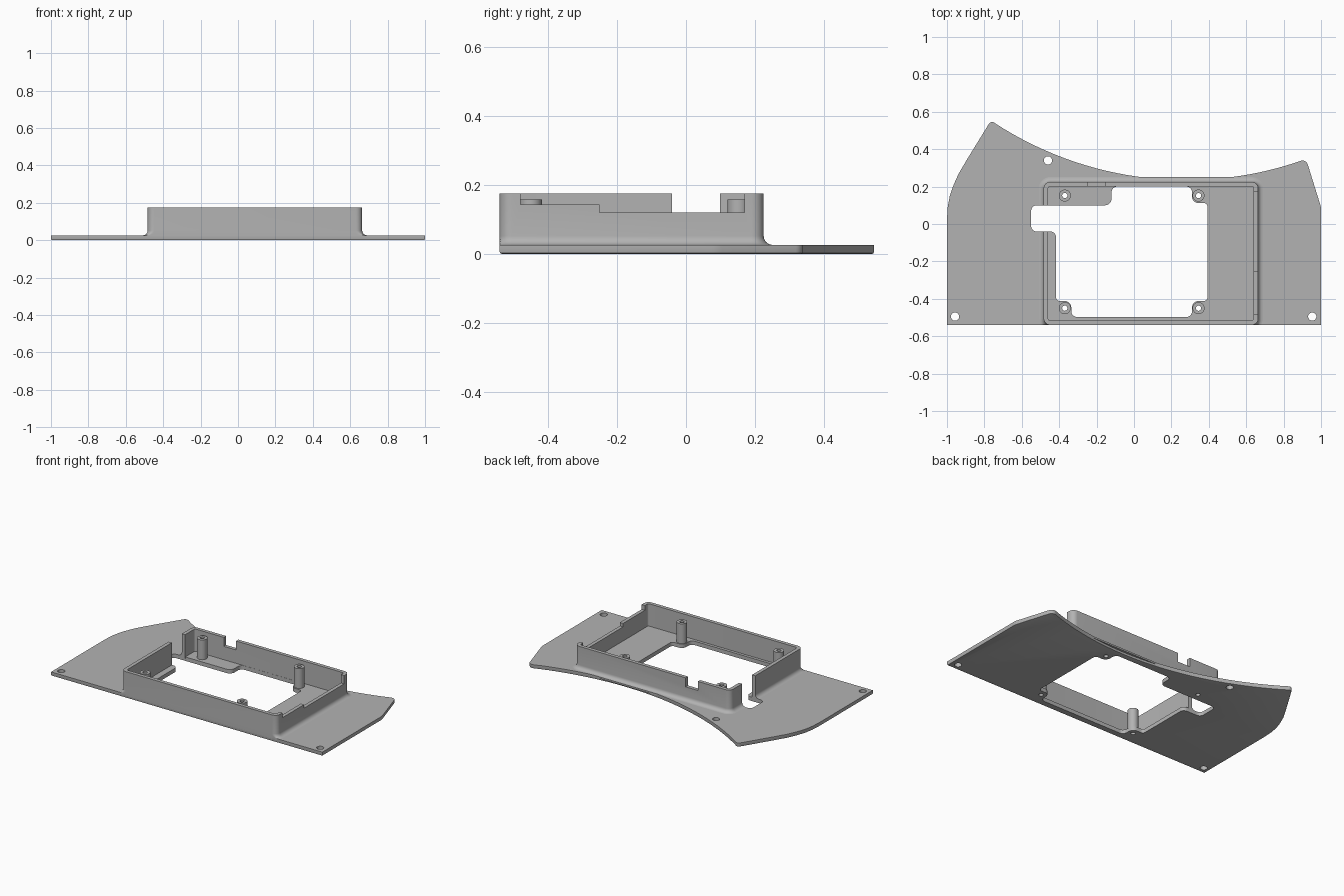
import bpy, bmesh, math
from mathutils import Vector

if "Cube" in bpy.data.objects:
    bpy.data.objects.remove(bpy.data.objects["Cube"])

grey = bpy.data.materials.new("plain_grey")
grey.diffuse_color = (0.45, 0.45, 0.45, 1)
grey.use_nodes = True
grey.node_tree.nodes["Principled BSDF"].inputs["Base Color"].default_value = grey.diffuse_color


def finish(name, bm):
    bmesh.ops.recalc_face_normals(bm, faces=bm.faces[:])
    me = bpy.data.meshes.new(name)
    bm.to_mesh(me)
    bm.free()
    me.materials.append(grey)
    ob = bpy.data.objects.new(name, me)
    bpy.context.collection.objects.link(ob)
    return ob


def rounded(points, seg=7):
    """Outline from (x, y, radius) corners."""
    out, n = [], len(points)
    for i, (x, y, r) in enumerate(points):
        p = Vector((x, y))
        if r == 0:
            out.append(p)
            continue
        u = (Vector(points[i - 1][:2]) - p).normalized()
        v = (Vector(points[(i + 1) % n][:2]) - p).normalized()
        half = u.angle(v) / 2
        c = p + (u + v).normalized() * r / math.sin(half)
        t = r / math.tan(half)
        a, b = (p + u * t - c).normalized(), (p + v * t - c).normalized()
        out += [c + a.slerp(b, k / seg).normalized() * r for k in range(seg + 1)]
    return out


def prism(name, outline, z0, z1, bevel=0):
    bm = bmesh.new()
    base = bm.faces.new([bm.verts.new((p[0], p[1], z0)) for p in outline])
    top = bmesh.ops.extrude_face_region(bm, geom=[base], use_keep_orig=True)
    for g in top["geom"]:
        if isinstance(g, bmesh.types.BMVert):
            g.co.z = z1
    bmesh.ops.recalc_face_normals(bm, faces=bm.faces[:])
    if bevel:
        edges = [e for e in bm.edges if all(abs(v.co.z - z0) < 1e-6 for v in e.verts)]
        bmesh.ops.bevel(bm, geom=edges, offset=bevel, segments=2, profile=0.5, affect='EDGES')
    return finish(name, bm)


def circle(x, y, r, n=32):
    return [(x + r * math.cos(2 * math.pi * k / n), y + r * math.sin(2 * math.pi * k / n)) for k in range(n)]


def box(x0, x1, y0, y1, z0, z1):
    return prism("cutter", [(x0, y0), (x1, y0), (x1, y1), (x0, y1)], z0, z1)


def cut(ob, cutter):
    cutter.hide_render = True
    m = ob.modifiers.new("cut", 'BOOLEAN')
    m.operation, m.solver, m.object = 'DIFFERENCE', 'EXACT', cutter
    bpy.context.view_layer.objects.active = ob
    bpy.ops.object.modifier_apply(modifier=m.name)
    bpy.data.objects.remove(cutter)


def loft(name, rings):
    """Closed tube through rings of equal length, last joined to first."""
    bm = bmesh.new()
    vs = [[bm.verts.new(p) for p in ring] for ring in rings]
    n = len(vs[0])
    for i, a in enumerate(vs):
        b = vs[(i + 1) % len(vs)]
        for k in range(n):
            j = (k + 1) % n
            bm.faces.new((a[k], a[j], b[j], b[k]))
    return finish(name, bm)


FRONT, TOP, PLATE = -0.54, 0.175, 0.026

# Base plate: straight front, scooped back edge
arc = [(0.84 - 1.54 * k / 28) for k in range(29)]
scoop = lambda x: 0.235 + 1.876 - math.sqrt(1.876 ** 2 - (x - 0.28) ** 2)
outline = [(-1, FRONT, 0), (1, FRONT, 0), (1, 0.09, 0.1), (0.92, scoop(0.92), 0.03)]
outline += [(x, scoop(x), 0) for x in arc]
outline += [(-0.765, 0.553, 0.02), (-0.893, 0.345, 0), (-0.94, 0.265, 0), (-0.968, 0.2, 0),
            (-0.985, 0.15, 0), (-0.996, 0.09, 0), (-1, 0.02, 0)]
plate = prism("base_plate", rounded(outline), 0, PLATE, 0.006)

# Central opening with side slot and corners left solid for the posts
opening = [(-0.417, -0.412, 0.02), (-0.335, -0.412, 0.035), (-0.335, -0.497, 0.03),
           (0.31, -0.497, 0.03), (0.31, -0.412, 0.035), (0.393, -0.412, 0.02),
           (0.393, 0.112, 0.02), (0.31, 0.112, 0.035), (0.31, 0.2, 0.03),
           (-0.12, 0.2, 0.03), (-0.12, 0.1, 0.035), (-0.55, 0.1, 0.03),
           (-0.55, -0.04, 0.03), (-0.417, -0.04, 0.03)]
cut(plate, prism("cutter", rounded(opening), -0.1, 0.1))

# Screw holes in the plate
for x, y in [(-0.957, -0.495), (0.953, -0.495), (-0.46, 0.34)]:
    cut(plate, prism("cutter", circle(x, y, 0.022), -0.1, 0.1))

# Frame wall with a fillet flowing into the plate
X0, X1, Y1, R = -0.483, 0.664, 0.225, 0.035


def wall_ring(d, z):
    pts = rounded([(X0 - d, FRONT - d, R + d), (X1 + d, FRONT - d, R + d),
                   (X1 + d, Y1 + d, R + d), (X0 - d, Y1 + d, R + d)], 8)
    return [(p.x, max(p.y, FRONT), z) for p in pts]


F = 0.026
profile = [(F, 0.015)]
for k in range(7):
    a = math.pi / 2 * k / 6
    profile.append((F * (1 - math.sin(a)), PLATE + F * (1 - math.cos(a))))
profile += [(0, TOP), (-0.024, TOP), (-0.024, 0.015)]
wall = loft("frame_wall", [wall_ring(d, z) for d, z in profile])

# Wall cutouts: left gap, right steps, back notch
cut(wall, box(-0.6, -0.42, -0.04, 0.098, -0.1, 0.3))
cut(wall, box(0.6, 0.75, -0.48, -0.25, 0.143, 0.3))
cut(wall, box(0.6, 0.75, -0.251, 0.17, 0.12, 0.3))
cut(wall, box(-0.245, -0.155, 0.17, 0.3, 0.115, 0.3))

# Hollow screw posts at the four opening corners
parts = [plate, wall]
for x in (-0.37, 0.345):
    for y in (-0.45, 0.152):
        cut(plate, prism("cutter", circle(x, y, 0.014), -0.1, 0.1))
        rings = [(0.032, 0.015), (0.032, 0.158), (0.014, 0.158), (0.014, 0.015)]
        parts.append(loft("screw_post", [[(*p, z) for p in circle(x, y, r)] for r, z in rings]))

bpy.ops.object.select_all(action='DESELECT')
for ob in parts:
    ob.select_set(True)
bpy.context.view_layer.objects.active = plate
bpy.ops.object.shade_smooth_by_angle(angle=math.radians(30))
